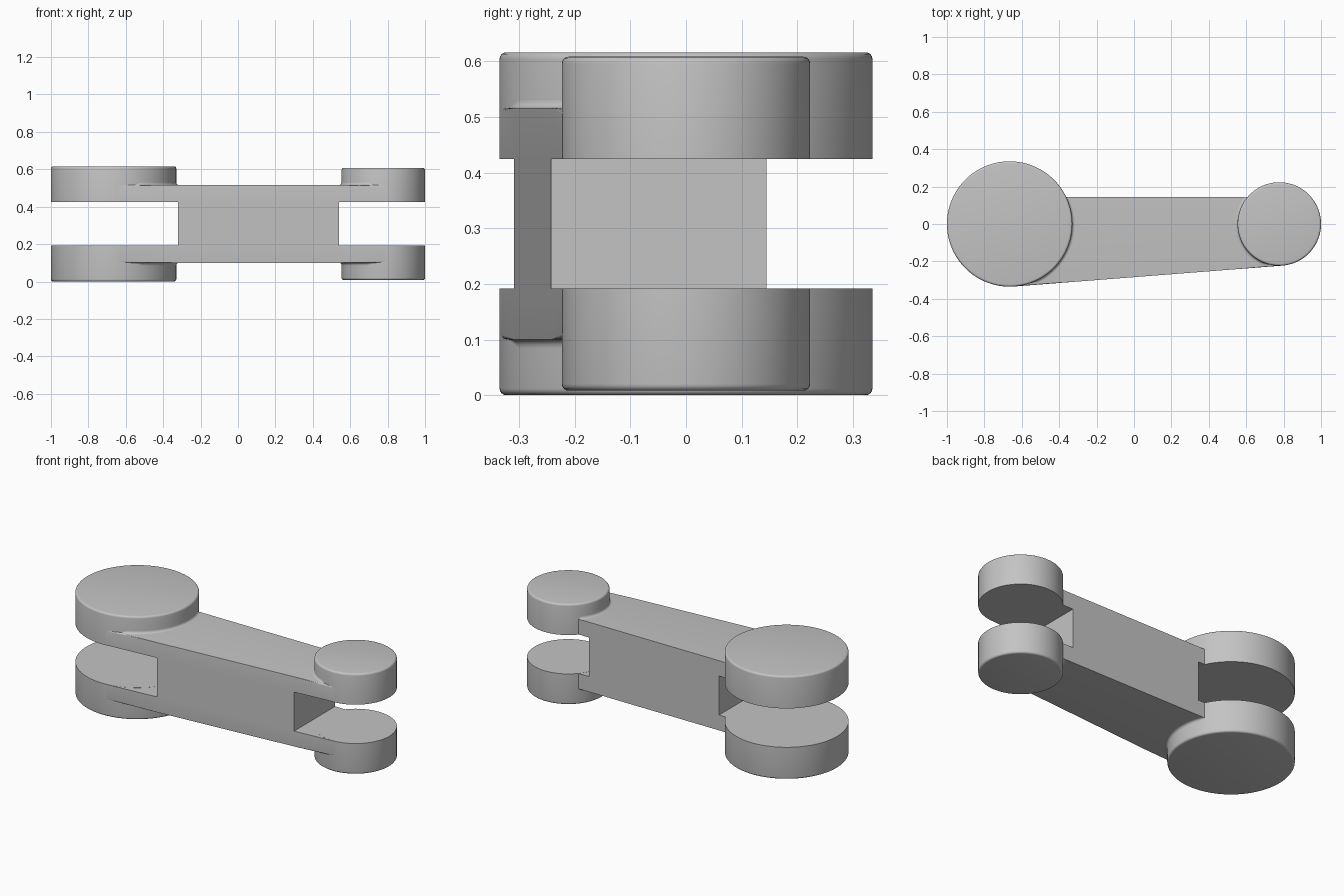
import bpy, bmesh, math

if "Cube" in bpy.data.objects:
    bpy.data.objects.remove(bpy.data.objects["Cube"])

MID = 0.308                 # mirror plane height
SLOT, ARM = -0.116, -0.208  # slot face and arm face, relative to MID
BACK = 0.145                # straight rear edge of the arm
BIG = (-0.665, 0.335, -0.308)    # centre x, radius, outer face
SMALL = (0.777, 0.223, -0.300)
EDGE = 0.01

# unit normal of the front line tangent to both discs
nx = (BIG[1] - SMALL[1]) / (SMALL[0] - BIG[0])
ny = -math.sqrt(1 - nx * nx)
TANGENT = math.atan2(ny, nx)

grey = bpy.data.materials.new("light grey")
grey.diffuse_color = (0.55, 0.55, 0.55, 1)
grey.use_nodes = True
grey.node_tree.nodes["Principled BSDF"].inputs["Base Color"].default_value = grey.diffuse_color


def finish(name, bm):
    """Turn a lower-half bmesh into an object mirrored about mid height."""
    me = bpy.data.meshes.new(name)
    bm.to_mesh(me)
    bm.free()
    me.materials.append(grey)
    ob = bpy.data.objects.new(name, me)
    bpy.context.collection.objects.link(ob)
    ob.location.z = MID
    bpy.ops.object.select_all(action='DESELECT')
    ob.select_set(True)
    bpy.context.view_layer.objects.active = ob
    bpy.ops.object.shade_smooth_by_angle(angle=math.radians(35))
    mod = ob.modifiers.new("mirror", 'MIRROR')
    mod.use_axis = (False, False, True)
    mod.merge_threshold = 0.0001


def disc(name, cx, r, z):
    bm = bmesh.new()
    bmesh.ops.create_cone(bm, cap_ends=True, segments=128,
                          radius1=r, radius2=r, depth=SLOT - z)
    bmesh.ops.translate(bm, verts=bm.verts, vec=(cx, 0, (SLOT + z) / 2))
    rim = [e for e in bm.edges if all(v.co.z < z + 0.001 for v in e.verts)]
    bmesh.ops.bevel(bm, geom=rim, offset=0.012, segments=4, profile=0.5,
                    affect='EDGES')
    finish(name, bm)


def fillet(name, cx, r, a0, a1, size=0.014, n=72, m=5):
    """Concave blend between the arm face and a disc wall."""
    bm = bmesh.new()
    rows = []
    for i in range(n + 1):
        a = a0 + (a1 - a0) * i / n
        reach = r + size
        if math.cos(a - TANGENT) > 0.01:
            reach = min(reach, (r - EDGE) / math.cos(a - TANGENT))
        if math.sin(a) > 0.01:
            reach = min(reach, BACK / math.sin(a))
        g = max(reach - r, 0.0002)
        row = []
        for j in range(m + 1):
            u = math.pi / 2 * j / m
            p = r + g - g * math.sin(u)
            row.append(bm.verts.new((cx + p * math.cos(a), p * math.sin(a),
                                     ARM - g + g * math.cos(u))))
        rows.append(row)
    for p, q in zip(rows, rows[1:]):
        for j in range(m):
            bm.faces.new((p[j], q[j], q[j + 1], p[j + 1]))
    bm.normal_update()
    if sum(f.normal.z for f in bm.faces) > 0:
        bmesh.ops.reverse_faces(bm, faces=bm.faces)
    finish(name, bm)


def arm():
    """Tapered arm with a fork slot at each end of the solid web."""
    bm = bmesh.new()
    front_x = [BIG[0] + BIG[1] * nx, -0.32, 0.54, SMALL[0] + SMALL[1] * nx]
    back_x = [BIG[0], -0.32, 0.54, SMALL[0]]
    c = nx * BIG[0] + BIG[1]
    # slot level sits a hair inside the disc faces to avoid overlap
    levels = (ARM, SLOT - 0.0005, 0)
    F = [[bm.verts.new((x, (c - nx * x) / ny, z)) for x in front_x] for z in levels[:2]]
    B = [[bm.verts.new((x, BACK, z)) for x in back_x] for z in levels[:2]]
    top = {}
    for i in (1, 2):
        top[i] = (bm.verts.new((front_x[i], F[0][i].co.y, 0)),
                  bm.verts.new((back_x[i], BACK, 0)))
    for i in range(3):
        bm.faces.new((B[0][i], B[0][i + 1], F[0][i + 1], F[0][i]))
        bm.faces.new((F[0][i], F[0][i + 1], F[1][i + 1], F[1][i]))
        bm.faces.new((B[0][i + 1], B[0][i], B[1][i], B[1][i + 1]))
        if i != 1:
            bm.faces.new((F[1][i], F[1][i + 1], B[1][i + 1], B[1][i]))
    bm.faces.new((B[0][0], F[0][0], F[1][0], B[1][0]))
    bm.faces.new((F[0][3], B[0][3], B[1][3], F[1][3]))
    # web walls up to the mirror plane
    bm.faces.new((F[1][1], F[1][2], top[2][0], top[1][0]))
    bm.faces.new((B[1][2], B[1][1], top[1][1], top[2][1]))
    bm.faces.new((B[1][1], F[1][1], top[1][0], top[1][1]))
    bm.faces.new((F[1][2], B[1][2], top[2][1], top[2][0]))
    # rounded front edge
    edges = [bm.edges.get((F[0][i], F[0][i + 1])) for i in range(3)]
    bmesh.ops.bevel(bm, geom=edges, offset=EDGE, segments=4, profile=0.5,
                    affect='EDGES')
    finish("arm", bm)


arm()
disc("large_end_discs", *BIG)
disc("small_end_discs", *SMALL)
fillet("large_end_blend", BIG[0], BIG[1], TANGENT, math.asin(BACK / BIG[1]))
fillet("small_end_blend", SMALL[0], SMALL[1], TANGENT,
       -math.pi - math.asin(BACK / SMALL[1]))
